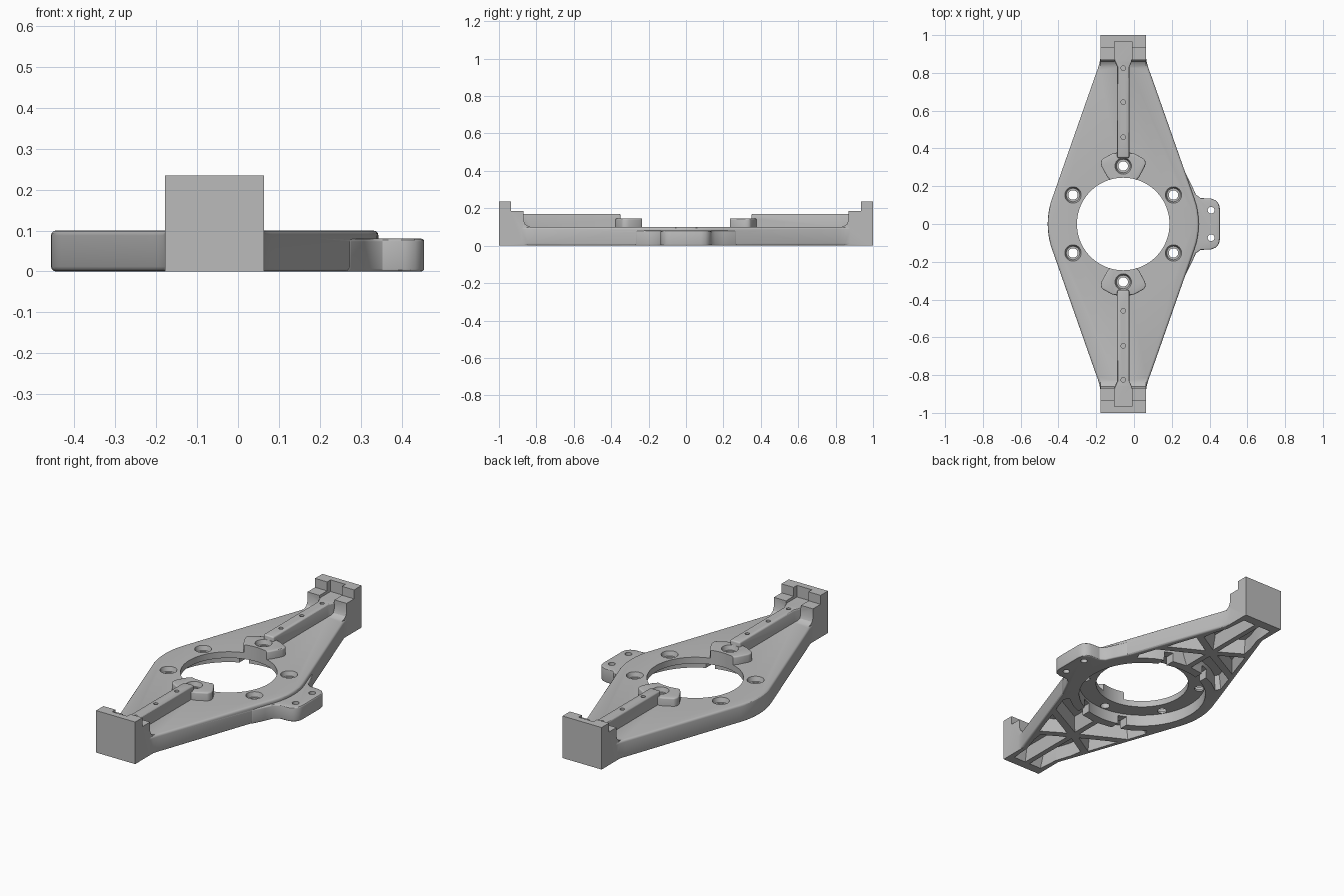
import bpy, bmesh, math

cube = bpy.data.objects.get("Cube")
if cube:
    bpy.data.objects.remove(cube, do_unlink=True)

CX = -0.057      # centre line of the ring
helpers = []

metal = bpy.data.materials.new("light_grey_metal")
metal.use_nodes = True
GREY = (0.5, 0.5, 0.5, 1)
metal.diffuse_color = GREY
metal.node_tree.nodes["Principled BSDF"].inputs["Base Color"].default_value = GREY


def extrude(name, outlines, lo, hi, taper=1.0, axis="z", bevel=0):
    """Extrude closed outlines along z, or side profiles (y, z) along x."""
    bm = bmesh.new()
    for pts in outlines:
        ca = sum(p[0] for p in pts) / len(pts)
        cb = sum(p[1] for p in pts) / len(pts)
        rings = []
        for level, s in ((lo, 1.0), (hi, taper)):
            ring = []
            for a, b in pts:
                a, b = ca + (a - ca) * s, cb + (b - cb) * s
                co = (CX + a, b, level) if axis == "z" else (CX + level, a, b)
                ring.append(bm.verts.new(co))
            rings.append(ring)
        n = len(pts)
        bm.faces.new(rings[0])
        bm.faces.new(rings[1])
        for i in range(n):
            j = (i + 1) % n
            bm.faces.new((rings[0][i], rings[0][j], rings[1][j], rings[1][i]))
    bmesh.ops.recalc_face_normals(bm, faces=bm.faces)
    me = bpy.data.meshes.new(name)
    bm.to_mesh(me)
    bm.free()
    me.materials.append(metal)
    ob = bpy.data.objects.new(name, me)
    bpy.context.collection.objects.link(ob)
    if bevel:
        mod = ob.modifiers.new("round", "BEVEL")
        mod.width, mod.segments = bevel, 3
        mod.limit_method, mod.angle_limit = "ANGLE", math.radians(40)
    return ob


def circle(x, y, r, n=24):
    return [(x + r * math.cos(math.tau * i / n), y + r * math.sin(math.tau * i / n))
            for i in range(n)]


def rect(x0, x1, y0, y1):
    return [(x0, y0), (x1, y0), (x1, y1), (x0, y1)]


def flip(pts, sx=1, sy=1):
    return [(x * sx, y * sy) for x, y in pts]


def both_ends(pts):
    return [flip(pts), flip(pts, 1, -1)]


def quadrants(pts):
    return [flip(pts, sx, sy) for sx in (1, -1) for sy in (1, -1)]


def combine(tool, operation):
    mod = body.modifiers.new(tool.name, "BOOLEAN")
    mod.object, mod.operation, mod.solver = tool, operation, "EXACT"
    tool.hide_render = True
    helpers.append(tool)


# Diamond base plate with rounded waist
corner = [(0.4 * math.cos(math.radians(a)), 0.4 * math.sin(math.radians(a)))
          for a in range(0, 24, 4)]
corner += [(0.15, 0.78), (0.137, 0.815), (0.126, 0.85), (0.119, 0.89), (0.119, 0.98)]
half = corner + flip(corner, -1)[::-1]
outline = half + flip(half[1:-1], 1, -1)[::-1]
body = extrude("mounting_bracket", [outline], 0, 0.1, bevel=0.012)

# Side tab
edge = [(0.33, 0.27), (0.365, 0.2), (0.385, 0.155), (0.41, 0.137), (0.465, 0.135),
        (0.49, 0.125), (0.507, 0.105), (0.512, 0.08)]
tab = [(0.25, 0.27)] + edge
tab = tab + flip(tab, 1, -1)[::-1]
combine(extrude("side_tab", [tab], 0, 0.08, bevel=0.007), "UNION")

# Raised end blocks with a step and a foot fillet
end = [(1, 0), (1, 0.235), (0.935, 0.235), (0.935, 0.185), (0.868, 0.185),
       (0.868, 0.135), (0.86, 0.115), (0.845, 0.104), (0.82, 0.098), (0.82, 0)]
for tag, sy in (("back", 1), ("front", -1)):
    block = extrude(tag + "_end_block", [flip(end, sy)], -0.121, 0.121, axis="x")
    combine(block, "UNION")

# Long top ribs and bosses beside the opening
rib = [(-0.032, 0.35), (0.032, 0.35), (0.032, 0.83), (0.045, 0.86), (0.045, 0.9),
       (-0.045, 0.9), (-0.045, 0.86), (-0.032, 0.83)]
boss = [(0.06, 0.225), (0.085, 0.25), (0.115, 0.305), (0.119, 0.325), (0.113, 0.343),
        (0.06, 0.372), (0.035, 0.378)]
boss = boss + flip(boss, -1)[::-1]
combine(extrude("top_ribs", both_ends(rib), 0.09, 0.17, bevel=0.008), "UNION")
combine(extrude("bosses", both_ends(boss), 0.09, 0.145, bevel=0.007), "UNION")

# Central opening with a wider recess below
combine(extrude("opening", [circle(0, 0, 0.245, 96)], -0.1, 0.3), "DIFFERENCE")
combine(extrude("ring_recess", [circle(0, 0, 0.335, 96)], -0.1, 0.065), "DIFFERENCE")

# Slots in the end blocks
combine(extrude("end_slots", both_ends(rect(-0.046, 0.046, 0.85, 0.965)), 0.17, 0.3),
        "DIFFERENCE")

# Underside pockets leaving a crossed rib pattern
tip = [(0.014, 0.6), (0.14, 0.675), (0.13, 0.74), (0.1, 0.83), (0.09, 0.95), (0.014, 0.95)]
side = [(0.04, 0.571), (0.168, 0.649), (0.228, 0.47)]
inner = [(0.014, 0.54), (0.25, 0.416), (0.285, 0.31), (0.27, 0.28), (0.2, 0.33),
         (0.1, 0.372), (0.014, 0.385)]
pockets = quadrants(tip) + quadrants(side) + quadrants(inner)
combine(extrude("pockets", pockets, -0.005, 0.075, taper=0.82), "DIFFERENCE")
combine(extrude("ring_notches", quadrants(rect(0.1, 0.145, 0.28, 0.395)), -0.1, 0.05),
        "DIFFERENCE")

# Six bolt holes on a circle, recessed from above
bolts = [(0.307 * math.cos(math.radians(a)), 0.307 * math.sin(math.radians(a)))
         for a in range(30, 390, 60)]
combine(extrude("bolt_holes", [circle(x, y, 0.025) for x, y in bolts], -0.1, 0.3),
        "DIFFERENCE")
low = [p for p in bolts if abs(p[0]) > 0.1]
high = [p for p in bolts if abs(p[0]) < 0.1]
for name, spots, top in (("plate", low, 0.1), ("boss", high, 0.145)):
    seats = [circle(x, y, 0.036) for x, y in spots]
    combine(extrude(name + "_bolt_seats", seats, top - 0.025, top + 0.005, taper=1.25),
            "DIFFERENCE")

# Small pin holes in the ribs and holes through the tab
pins = [circle(0, sy * y, 0.012, 16) for y in (0.46, 0.645, 0.825) for sy in (1, -1)]
combine(extrude("pin_holes", pins, 0.12, 0.3), "DIFFERENCE")
tab_holes = [circle(0.465, sy * 0.073, 0.018, 20) for sy in (1, -1)]
combine(extrude("tab_holes", tab_holes, -0.1, 0.3), "DIFFERENCE")

# Bake the solid and drop the helpers
bpy.context.view_layer.update()
graph = bpy.context.evaluated_depsgraph_get()
solid = bpy.data.meshes.new_from_object(body.evaluated_get(graph))
body.modifiers.clear()
body.data = solid
solid.materials.clear()
solid.materials.append(metal)
for poly in solid.polygons:
    poly.material_index = 0
for ob in helpers:
    bpy.data.objects.remove(ob, do_unlink=True)

bpy.ops.object.select_all(action="DESELECT")
body.select_set(True)
bpy.context.view_layer.objects.active = body
bpy.ops.object.shade_smooth_by_angle(angle=math.radians(30))
